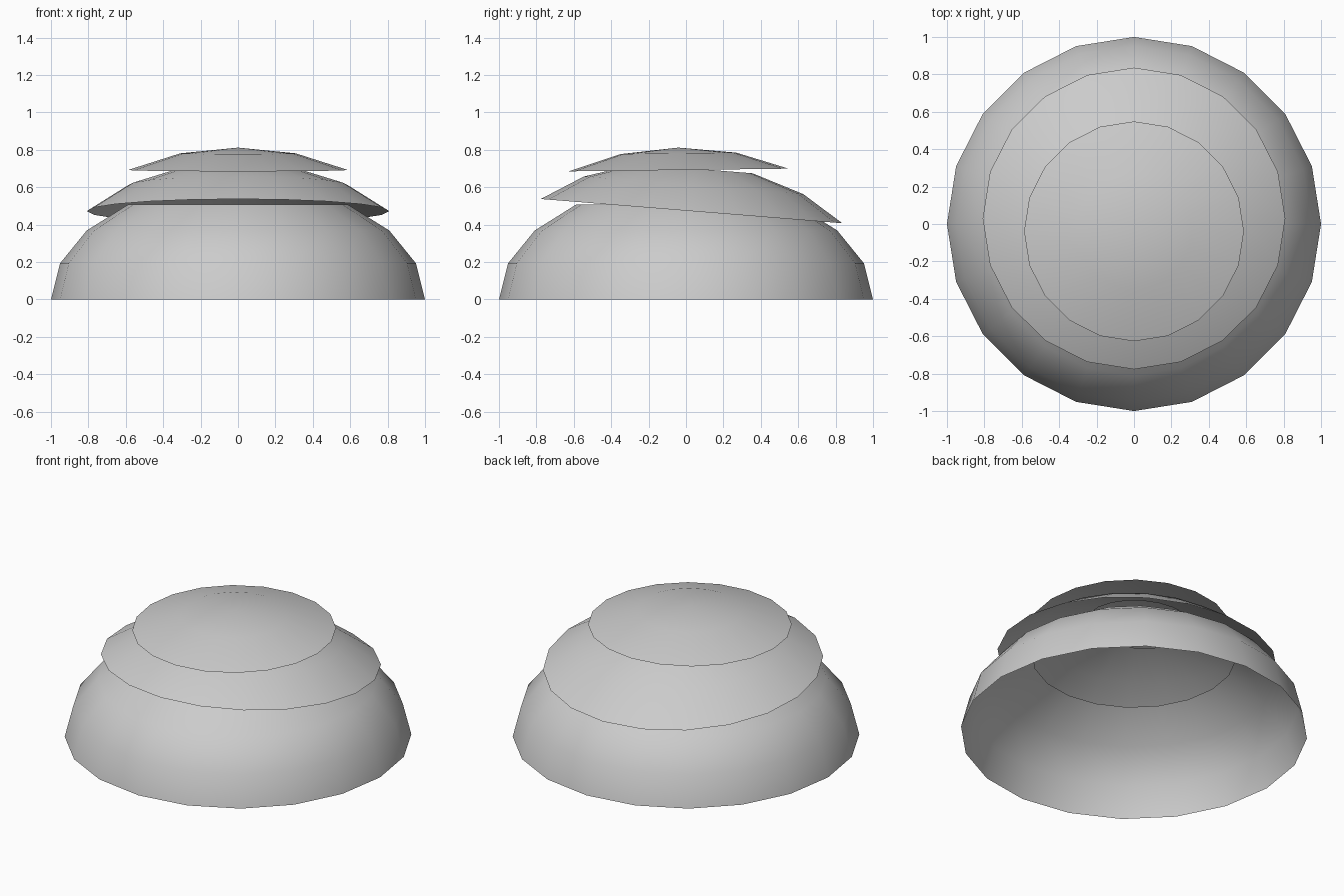
import bpy, bmesh, math

if "Cube" in bpy.data.objects:
    bpy.data.objects.remove(bpy.data.objects["Cube"])

SIDES = 20
SQUASH = 0.627  # height of the flattened half sphere


def shell(name, first, last, location, tilt):
    """Open band of a flattened sphere between two latitude rings (18 degrees apart)."""
    bm = bmesh.new()
    rings = []
    for i in range(first, last + 1):
        a = math.radians(18 * i)
        r, z = math.cos(a), math.sin(a) * SQUASH
        if i == 5:
            rings.append([bm.verts.new((0, 0, z))] * SIDES)
        else:
            rings.append([bm.verts.new((r * math.cos(t), r * math.sin(t), z))
                          for t in (math.tau * k / SIDES for k in range(SIDES))])
    for low, high in zip(rings, rings[1:]):
        for k in range(SIDES):
            n = (k + 1) % SIDES
            corners = [low[k], low[n], high[n]]
            if high[k] is not high[n]:
                corners.append(high[k])
            bm.faces.new(corners).smooth = True
    mesh = bpy.data.meshes.new(name)
    bm.to_mesh(mesh)
    bm.free()
    obj = bpy.data.objects.new(name, mesh)
    obj.location = location
    obj.rotation_euler.x = math.radians(tilt)
    bpy.context.collection.objects.link(obj)
    return obj


# Wide base tier, open at the top
shell("lower_tier", 0, 3, (0, 0, 0), 0)
# Middle tier, tipped toward the back
shell("middle_tier", 2, 4, (0, 0, 0.105), -4.6)
# Closed cap on top
shell("top_cap", 3, 5, (0, -0.033, 0.185), 0.7)
